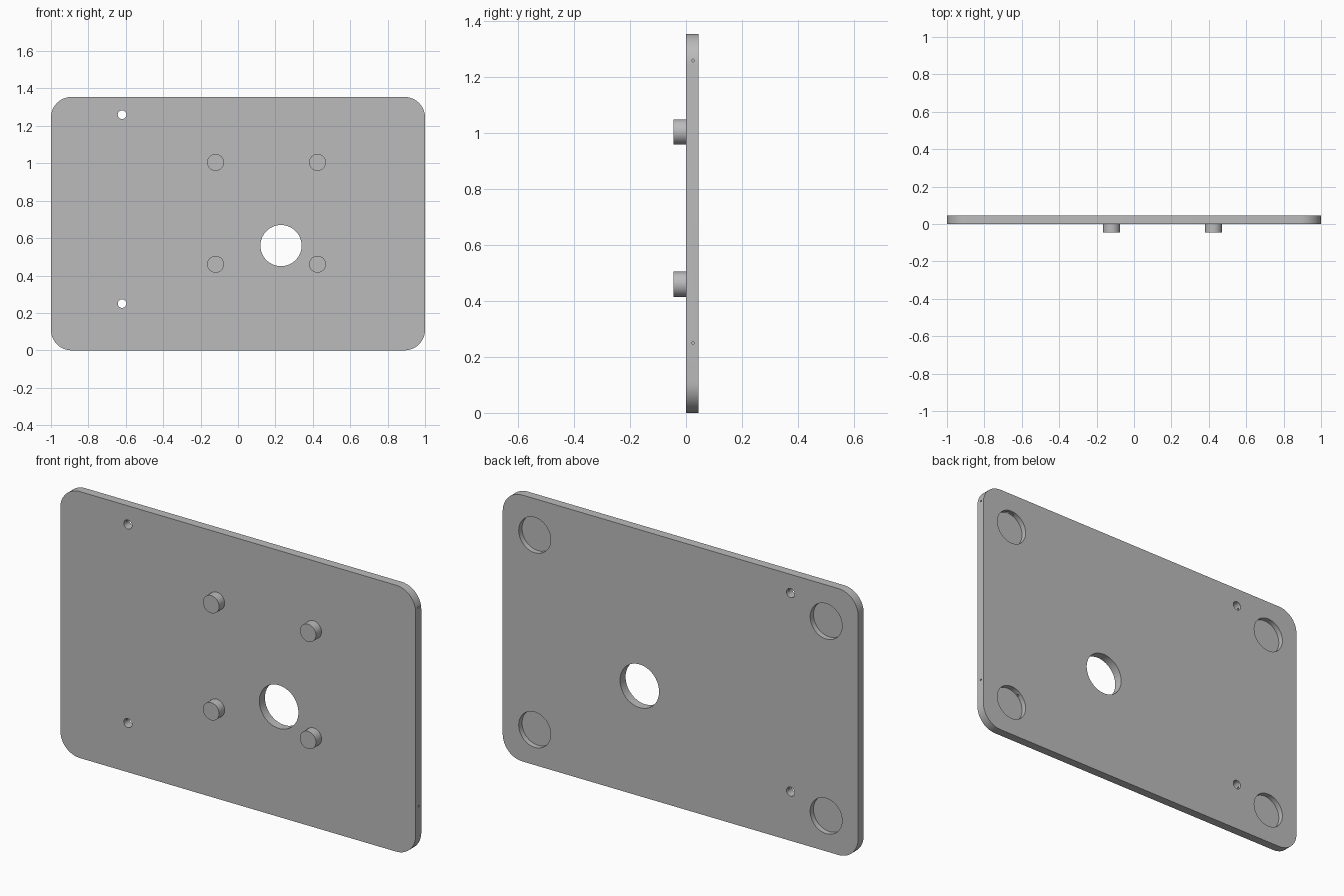
import bpy, bmesh, math
from mathutils import Matrix

cube = bpy.data.objects.get("Cube")
if cube:
    bpy.data.objects.remove(cube, do_unlink=True)

W, H, T, R = 1.0, 1.355, 0.045, 0.11   # half width, height, thickness, corner radius

grey = bpy.data.materials.new("plain grey")
grey.use_nodes = True
colour = (0.5, 0.5, 0.5, 1)
grey.diffuse_color = colour
grey.node_tree.nodes["Principled BSDF"].inputs["Base Color"].default_value = colour


def add_object(name, bm):
    bmesh.ops.recalc_face_normals(bm, faces=bm.faces)
    mesh = bpy.data.meshes.new(name)
    bm.to_mesh(mesh)
    bm.free()
    mesh.materials.append(grey)
    ob = bpy.data.objects.new(name, mesh)
    bpy.context.collection.objects.link(ob)
    return ob


def add_cylinder(bm, centre, radius, depth, axis="X", segments=48):
    """Cylinder lying along y (turned about X) or along x (turned about Y)."""
    m = Matrix.Translation(centre) @ Matrix.Rotation(math.pi / 2, 4, axis)
    bmesh.ops.create_cone(bm, cap_ends=True, segments=segments, radius1=radius,
                          radius2=radius, depth=depth, matrix=m)


def smooth(ob):
    bpy.ops.object.select_all(action="DESELECT")
    ob.select_set(True)
    bpy.context.view_layer.objects.active = ob
    bpy.ops.object.shade_smooth_by_angle(angle=math.radians(30))


# Plate with rounded corners
bm = bmesh.new()
outline = []
for i, (cx, cz) in enumerate([(W - R, H - R), (R - W, H - R), (R - W, R), (W - R, R)]):
    for k in range(13):
        a = (i + k / 12) * math.pi / 2
        outline.append(bm.verts.new((cx + R * math.cos(a), 0, cz + R * math.sin(a))))
face = bm.faces.new(outline)
ext = bmesh.ops.extrude_face_region(bm, geom=[face])
bmesh.ops.translate(bm, vec=(0, T, 0),
                    verts=[v for v in ext["geom"] if isinstance(v, bmesh.types.BMVert)])
plate = add_object("plate", bm)

# Through holes and round pockets in the back
bm = bmesh.new()
add_cylinder(bm, (0.23, T / 2, 0.56), 0.11, 0.2, segments=64)
for z in (0.25, 1.26):
    add_cylinder(bm, (-0.62, T / 2, z), 0.023, 0.2, segments=32)
for x in (-0.82, 0.82):
    for z in (0.18, 1.17):
        add_cylinder(bm, (x, T + 0.023, z), 0.09, 0.1)
holes = add_object("hole_cutter", bm)

# Fine channels running from the side edge to the small holes
bm = bmesh.new()
for z in (0.25, 1.26):
    add_cylinder(bm, (0.2, 0.025, z), 0.005, 1.8, axis="Y", segments=12)
channels = add_object("channel_cutter", bm)

for cutter in (holes, channels):
    cutter.hide_render = True
    cutter.hide_viewport = True
    mod = plate.modifiers.new("cut", "BOOLEAN")
    mod.operation = "DIFFERENCE"
    mod.solver = "EXACT"
    mod.object = cutter

# Apply the cuts and drop the cutters
bpy.context.view_layer.update()
cut = bpy.data.meshes.new_from_object(plate.evaluated_get(bpy.context.evaluated_depsgraph_get()))
plate.modifiers.clear()
plate.data = cut
for cutter in (holes, channels):
    bpy.data.objects.remove(cutter, do_unlink=True)
smooth(plate)

# Four round pegs on the front
for side, x in (("right", -0.12), ("left", 0.425)):
    for level, z in (("lower", 0.46), ("upper", 1.005)):
        bm = bmesh.new()
        add_cylinder(bm, (x, -0.0215, z), 0.045, 0.047)
        smooth(add_object(f"{level}_{side}_peg", bm))
